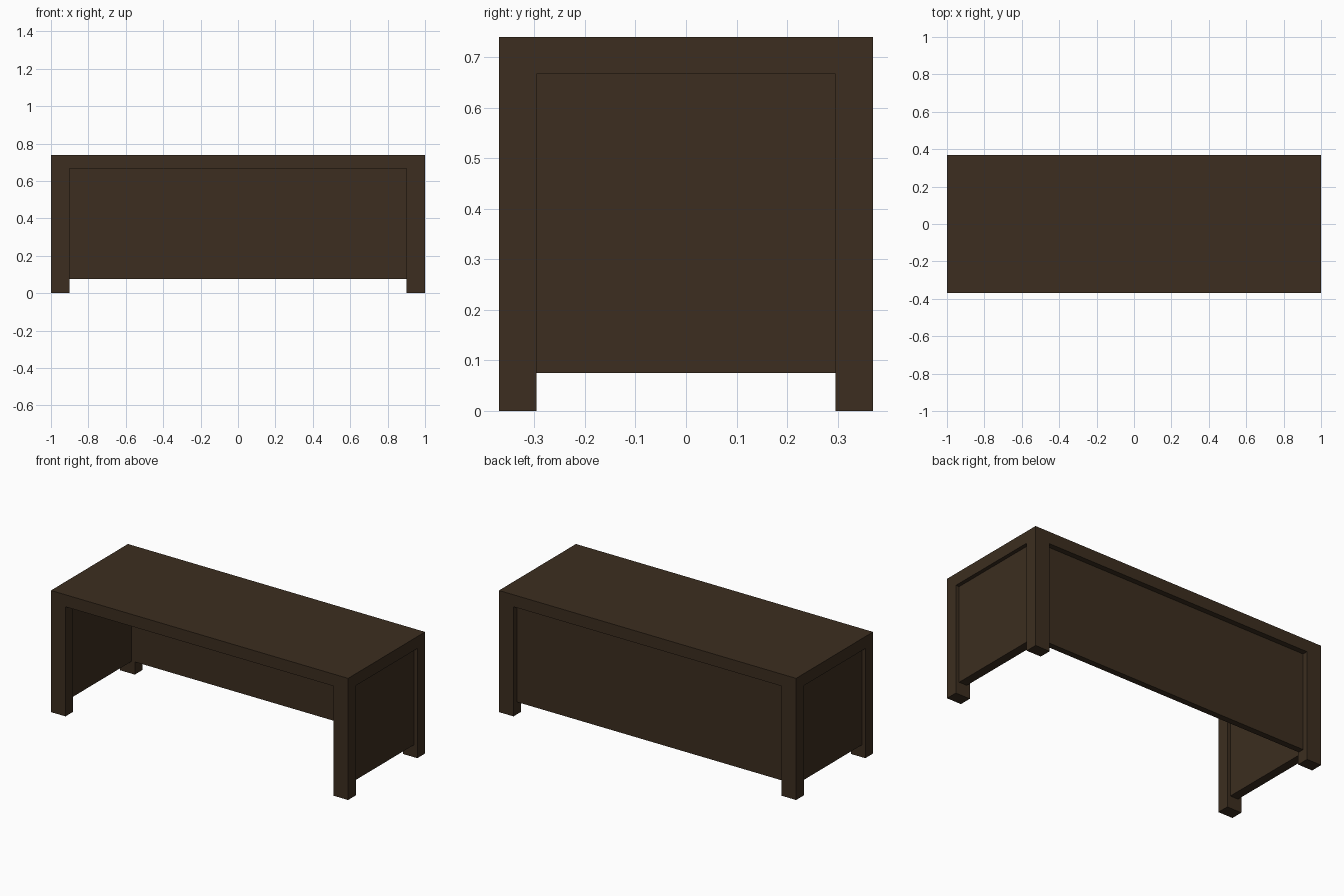
import bpy

if "Cube" in bpy.data.objects:
    bpy.data.objects.remove(bpy.data.objects["Cube"])

wood = bpy.data.materials.new("dark_wood")
wood.diffuse_color = (0.045, 0.027, 0.014, 1)
wood.use_nodes = True
wood.node_tree.nodes["Principled BSDF"].inputs["Base Color"].default_value = wood.diffuse_color


def box(name, x0, x1, y0, y1, z0, z1):
    bpy.ops.mesh.primitive_cube_add(
        size=1, location=((x0 + x1) / 2, (y0 + y1) / 2, (z0 + z1) / 2))
    ob = bpy.context.object
    ob.name = name
    ob.scale = (x1 - x0, y1 - y0, z1 - z0)
    bpy.ops.object.transform_apply(location=False, rotation=False, scale=True)
    ob.data.materials.append(wood)
    return ob


HX, HY, H = 1.0, 0.37, 0.74      # half length, half depth, height
LX, LY = 0.098, 0.074            # leg section
UNDER, LOW = 0.667, 0.075        # underside of top, bottom of panels

# Desk top
box("desk_top", -HX, HX, -HY, HY, UNDER, H)

for sx, side in ((-1, "left"), (1, "right")):
    # Corner legs
    for sy, end in ((-1, "front"), (1, "back")):
        xs = sorted((sx * HX, sx * (HX - LX)))
        ys = sorted((sy * HY, sy * (HY - LY)))
        box(f"{end}_{side}_leg", *xs, *ys, 0, UNDER)
    # Side panel, recessed between the legs
    xs = sorted((sx * (HX - 0.023), sx * (HX - 0.077)))
    box(f"{side}_side_panel", *xs, -HY + LY, HY - LY, LOW, UNDER)

# Back panel, recessed from the rear
box("back_panel", -HX + LX, HX - LX, HY - 0.07, HY - 0.033, LOW, UNDER)
